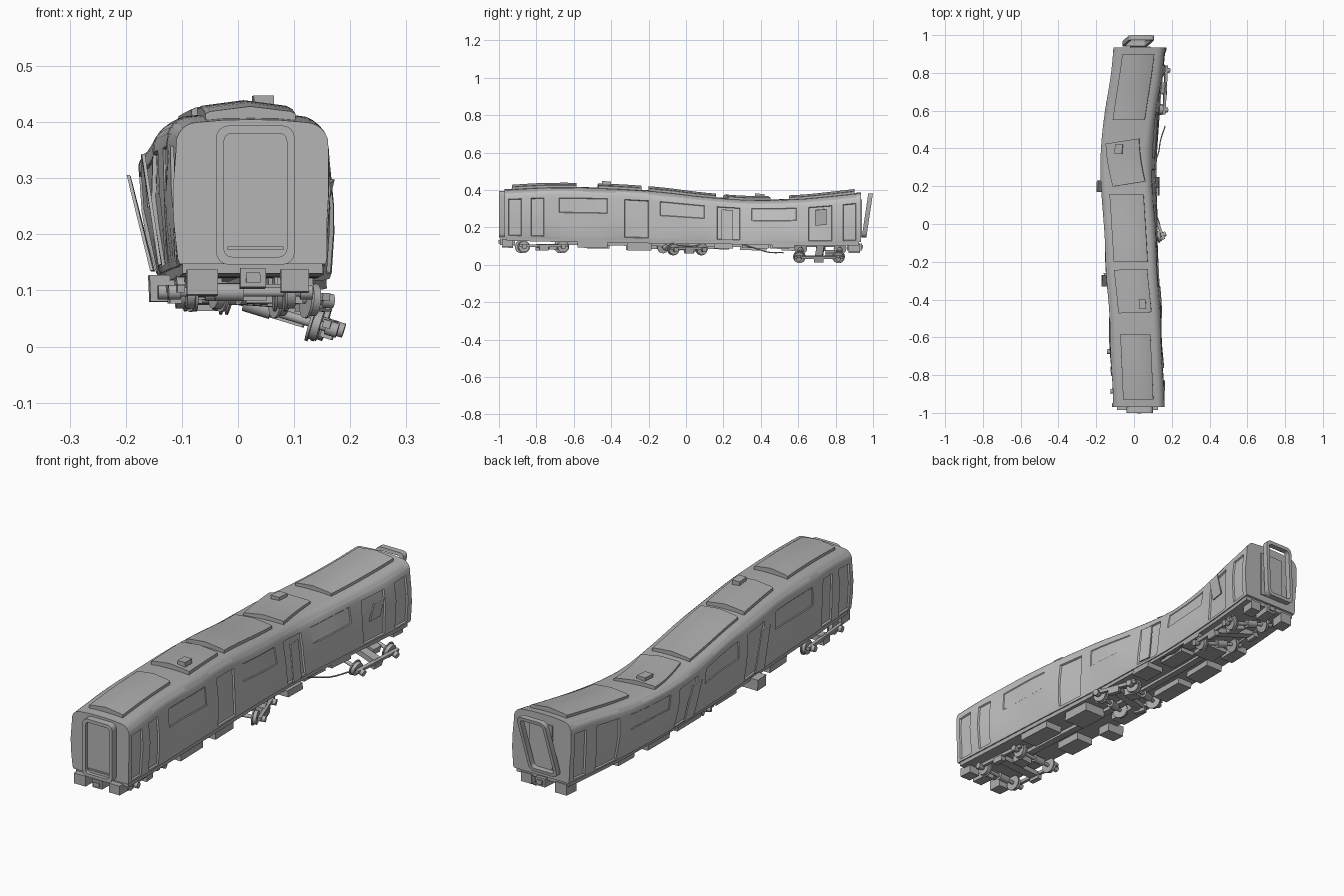
import bpy, bmesh, math
from mathutils import Matrix, Vector

if "Cube" in bpy.data.objects:
    bpy.data.objects.remove(bpy.data.objects["Cube"])

def material(name, value):
    m = bpy.data.materials.new(name)
    m.use_nodes = True
    color = (value, value, value, 1)
    m.diffuse_color = color
    m.node_tree.nodes["Principled BSDF"].inputs["Base Color"].default_value = color
    return m

SIDE = material("side grey", 0.53)
END = material("end grey", 0.46)
ROOF = material("roof grey", 0.42)
UNDER = material("underframe grey", 0.42)

# Bent centre line: y, floor x, roof x, floor z, roof z
SPINE = [(-1, .027, .025, .148, .403), (-.75, .02, .015, .142, .416),
         (-.45, .008, 0, .138, .413), (-.15, -.005, -.02, .132, .395),
         (.1, -.01, -.035, .128, .367), (.35, -.01, -.05, .122, .35),
         (.6, .005, -.02, .118, .355), (.8, .022, .01, .118, .373),
         (.95, .035, .03, .122, .39)]
HEIGHT = .26

def spine(y):
    i = 0
    while i < len(SPINE) - 2 and y > SPINE[i + 1][0]:
        i += 1
    p = [SPINE[max(0, min(len(SPINE) - 1, i + k))] for k in (-1, 0, 1, 2)]
    span = p[2][0] - p[1][0]
    t = max(0, min(1, (y - p[1][0]) / span))
    out = []
    for c in range(1, 5):
        a, b = p[1][c], p[2][c]
        ma = (b - p[0][c]) / (p[2][0] - p[0][0]) * span
        mb = (p[3][c] - a) / (p[3][0] - p[1][0]) * span
        out.append(a + ma * t + (3 * (b - a) - 2 * ma - mb) * t * t
                   + (2 * (a - b) + ma + mb) * t ** 3)
    return out

def warp(co):
    u, y, v = co
    xb, xt, zb, zt = spine(y)
    f = v / HEIGHT
    dent = .005 * math.sin(15 * y + 3 * f) * math.sin(math.pi * max(0, min(1, f)))
    return Vector((xb + (xt - xb) * f + u + dent, y, zb + (zt - zb) * f))

def finish(name, bm, mats, bend=True, matrix=None, rule=None):
    bmesh.ops.recalc_face_normals(bm, faces=bm.faces)
    for v in bm.verts:
        if matrix:
            v.co = matrix @ v.co
        if bend:
            v.co = warp(v.co)
    bm.normal_update()
    if rule:
        for f in bm.faces:
            f.material_index = rule(f)
    mesh = bpy.data.meshes.new(name)
    bm.to_mesh(mesh)
    bm.free()
    ob = bpy.data.objects.new(name, mesh)
    bpy.context.collection.objects.link(ob)
    for m in mats:
        mesh.materials.append(m)
    bpy.ops.object.select_all(action='DESELECT')
    ob.select_set(True)
    bpy.context.view_layer.objects.active = ob
    bpy.ops.object.shade_smooth_by_angle(angle=math.radians(35))
    return ob

def steps(a, b, size=.05):
    n = max(1, round((b - a) / size))
    return [a + (b - a) * i / n for i in range(n + 1)]

def loft(profile, ys):
    bm = bmesh.new()
    rings = [[bm.verts.new((u, y, v)) for u, v in profile] for y in ys]
    n = len(profile)
    for a, b in zip(rings, rings[1:]):
        for i in range(n):
            bm.faces.new((a[i], a[(i + 1) % n], b[(i + 1) % n], b[i]))
    bm.faces.new(rings[0])
    bm.faces.new(rings[-1][::-1])
    return bm

def rect(u, v, w, h):
    return [(u - w / 2, v - h / 2), (u + w / 2, v - h / 2),
            (u + w / 2, v + h / 2), (u - w / 2, v + h / 2)]

def box(name, u, y, v, w, l, h, mat=UNDER, **kw):
    return finish(name, loft(rect(u, v, w, h), steps(y - l / 2, y + l / 2)), [mat], **kw)

# Body shell with recessed doors and windows
DOORS = [(-.95, -.88), (-.83, -.76), (-.33, -.2), (.165, .29), (.655, .78), (.84, .91)]
WINDOWS = [(-.68, -.42), (-.14, .1), (.35, .59)]
half = [(.13, 0), (.133, .01), (.137, .08), (.139, .13), (.136, .205)]
for k in range(1, 7):
    a = math.radians(15 * k)
    half.append((.096 + .04 * math.cos(a), .215 + .04 * math.sin(a)))
half.append((.05, .259))
profile = half + [(0, HEIGHT)] + [(-u, v) for u, v in reversed(half)]
ys = sorted(set(steps(-.97, .935, .06) + [e for r in DOORS + WINDOWS for e in r]))
body = loft(profile, ys)
bmesh.ops.recalc_face_normals(body, faces=body.faces)
for side in (-1, 1):
    for spans, low, depth in ((DOORS, .01, -.007), (WINDOWS, .13, -.003)):
        for a, b in spans:
            faces = [f for f in body.faces if f.normal.x * side > .9
                     and a < f.calc_center_median().y < b
                     and low < f.calc_center_median().z < .205]
            bmesh.ops.inset_region(body, faces=faces, thickness=.003, depth=depth,
                                   use_even_offset=True)

def body_color(f):
    if abs(f.normal.y) > .8:
        return 1
    return 2 if f.normal.z > .6 else 0

finish("body_shell", body, [SIDE, END, ROOF], rule=body_color)
finish("floor_slab", loft(rect(0, -.008, .25, .018), steps(-.96, .925)), [UNDER])

# Gabled roof panels, one knocked askew
for i, (a, b, w, turn) in enumerate([(-.93, -.585, .08, 0), (-.47, -.24, .088, 2),
                                     (-.2, .16, .09, 0), (.21, .44, .088, 9),
                                     (.55, .9, .085, 0)]):
    gable = [(-w, .25), (w, .25), (w, .268), (w * .9, .272), (0, .281),
             (-w * .9, .272), (-w, .268)]
    mid = Vector((0, (a + b) / 2, 0))
    spin = (Matrix.Translation(mid) @ Matrix.Rotation(math.radians(turn), 4, 'Z')
            @ Matrix.Translation(-mid))
    finish(f"roof_panel_{i + 1}", loft(gable, steps(a, b)), [ROOF], matrix=spin)
box("roof_vent_front", .047, -.425, .282, .036, .05, .022, ROOF)
box("roof_vent_rear", -.03, .395, .284, .04, .05, .022, ROOF)

# Rounded gangway frames at both ends
def rounded(w, h, r):
    pts = []
    for k, (sx, sz) in enumerate([(1, 1), (-1, 1), (-1, -1), (1, -1)]):
        for j in range(5):
            a = math.radians(90 * k + 22.5 * j)
            pts.append((sx * (w / 2 - r) + r * math.cos(a),
                        sz * (h / 2 - r) + r * math.sin(a)))
    return pts

def frame(name, w, h, border, depth, matrix):
    bm = bmesh.new()
    outer, inner = rounded(w, h, .022), rounded(w - 2 * border, h - 2 * border, .014)
    loops = [[bm.verts.new((x, y, z)) for x, z in pts] for pts, y in
             ((outer, 0), (outer, depth), (inner, depth), (inner, 0))]
    n = len(outer)
    for k in range(4):
        a, b = loops[k], loops[(k + 1) % 4]
        for i in range(n):
            bm.faces.new((a[i], a[(i + 1) % n], b[(i + 1) % n], b[i]))
    finish(name, bm, [END], bend=False, matrix=matrix)

frame("front_gangway", .14, .248, .014, .035, Matrix.Translation((.031, -1, .27)))
finish("front_gangway_door", loft(rect(.031, .27, .115, .222), [-.985, -.968]), [END], bend=False)
box("front_door_sill", .031, -.986, .175, .1, .008, .006, END, bend=False)
lean = Matrix.Identity(4)
lean[0][2], lean[1][2] = .17, .15
frame("rear_gangway", .135, .235, .014, .025,
      Matrix.Translation((.022, .957, .265)) @ lean)
finish("rear_end_door", loft(rect(.033, .25, .11, .2), [.93, .94]), [END], bend=False)

# Buckled door leaves hanging off the walls
for i, (side, y, low, high, tilt) in enumerate([(-1, -.3, .01, .2, 6), (-1, .2, .01, .2, 5),
                                                (1, .72, .1, .19, 14), (1, .22, .01, .19, 3)]):
    m = (Matrix.Translation((side * .14, y, low))
         @ Matrix.Rotation(math.radians(side * tilt), 4, 'Y')
         @ Matrix.Rotation(math.radians(side * 4), 4, 'Z'))
    finish(f"buckled_door_{i + 1}", loft(rect(0, (high - low) / 2, .006, high - low),
                                         steps(-.03, .03, .02)), [SIDE], matrix=m)

# Equipment boxes below the floor: u, y, v, width, length, height
BOXES = [(.08, -.5, -.03, .08, .16, .03), (-.08, -.47, -.03, .08, .12, .035),
         (-.12, -.29, -.03, .08, .06, .045), (.06, -.25, -.035, .1, .13, .04),
         (-.07, -.12, -.03, .07, .14, .035), (.1, .2, -.028, .08, .1, .03),
         (-.08, .15, -.03, .07, .16, .035), (.075, .37, -.025, .07, .14, .025),
         (-.08, .36, -.03, .08, .14, .04), (0, .5, -.025, .1, .1, .025),
         (-.085, .56, -.03, .06, .1, .035), (.1, .52, -.022, .05, .12, .02)]
for i, spec in enumerate(BOXES):
    box(f"equipment_box_{i + 1}", *spec)
box("centre_beam", 0, -.1, -.022, .03, 1.2, .02)

# End fittings: buffer boxes and couplers
for end, y in (("front", -.955), ("rear", .9)):
    box(end + "_box_right", -.09, y, -.033, .055, .06, .045)
    box(end + "_box_left", .075, y, -.03, .05, .06, .04)
    box(end + "_coupler", 0, y, -.025, .045, .08, .035)
    box(end + "_coupler_plate", 0, y + (-.042 if y < 0 else .042), -.025, .025, .01, .018)

# Bogies: wheels, axles, side frames and crossbeams
def bogie(name, centre, roll, turn, gap):
    place = (Matrix.Translation(centre) @ Matrix.Rotation(math.radians(turn), 4, 'Z')
             @ Matrix.Rotation(math.radians(roll), 4, 'Y'))

    def disc(bm, x, y, r, w):
        m = Matrix.Translation((x, y, 0)) @ Matrix.Rotation(math.pi / 2, 4, 'Y')
        bmesh.ops.create_cone(bm, cap_ends=True, segments=20, radius1=r, radius2=r,
                              depth=w, matrix=m)

    bm = bmesh.new()
    for y in (-gap, gap):
        disc(bm, 0, y, .008, .24)
        disc(bm, -.02, y, .016, .05)
        for s in (-1, 1):
            disc(bm, s * .09, y, .029, .014)
            disc(bm, s * .08, y, .034, .005)
            disc(bm, s * .118, y, .013, .022)
    finish(name + "_wheelsets", bm, [UNDER], bend=False, matrix=place)
    for s, label in ((1, "left"), (-1, "right")):
        box(f"{name}_{label}_frame", s * .108, 0, .006, .014, gap * 2 + .05, .014,
            bend=False, matrix=place)
        box(f"{name}_{label}_spring", s * .108, 0, -.008, .022, .05, .025,
            bend=False, matrix=place)
    box(name + "_bolster", 0, 0, .004, .21, .04, .022, bend=False, matrix=place)
    box(name + "_motor", .03, gap * .55, 0, .06, .05, .03, bend=False, matrix=place)

bogie("front_bogie", (-.005, -.77, .097), 0, 5, .105)
bogie("middle_bogie", (.02, -.02, .09), 4, 20, .08)
bogie("rear_bogie", (.06, .715, .066), 17, -3, .105)

# Loose cable hanging from the underside
curve = bpy.data.curves.new("loose_cable", 'CURVE')
curve.dimensions = '3D'
curve.bevel_depth = .003
line = curve.splines.new('BEZIER')
path = [(.1, .3, .11), (.13, .38, .085), (.14, .44, .068), (.165, .52, .065)]
line.bezier_points.add(len(path) - 1)
for point, co in zip(line.bezier_points, path):
    point.co = co
    point.handle_left_type = point.handle_right_type = 'AUTO'
curve.materials.append(UNDER)
bpy.context.collection.objects.link(bpy.data.objects.new("loose_cable", curve))
